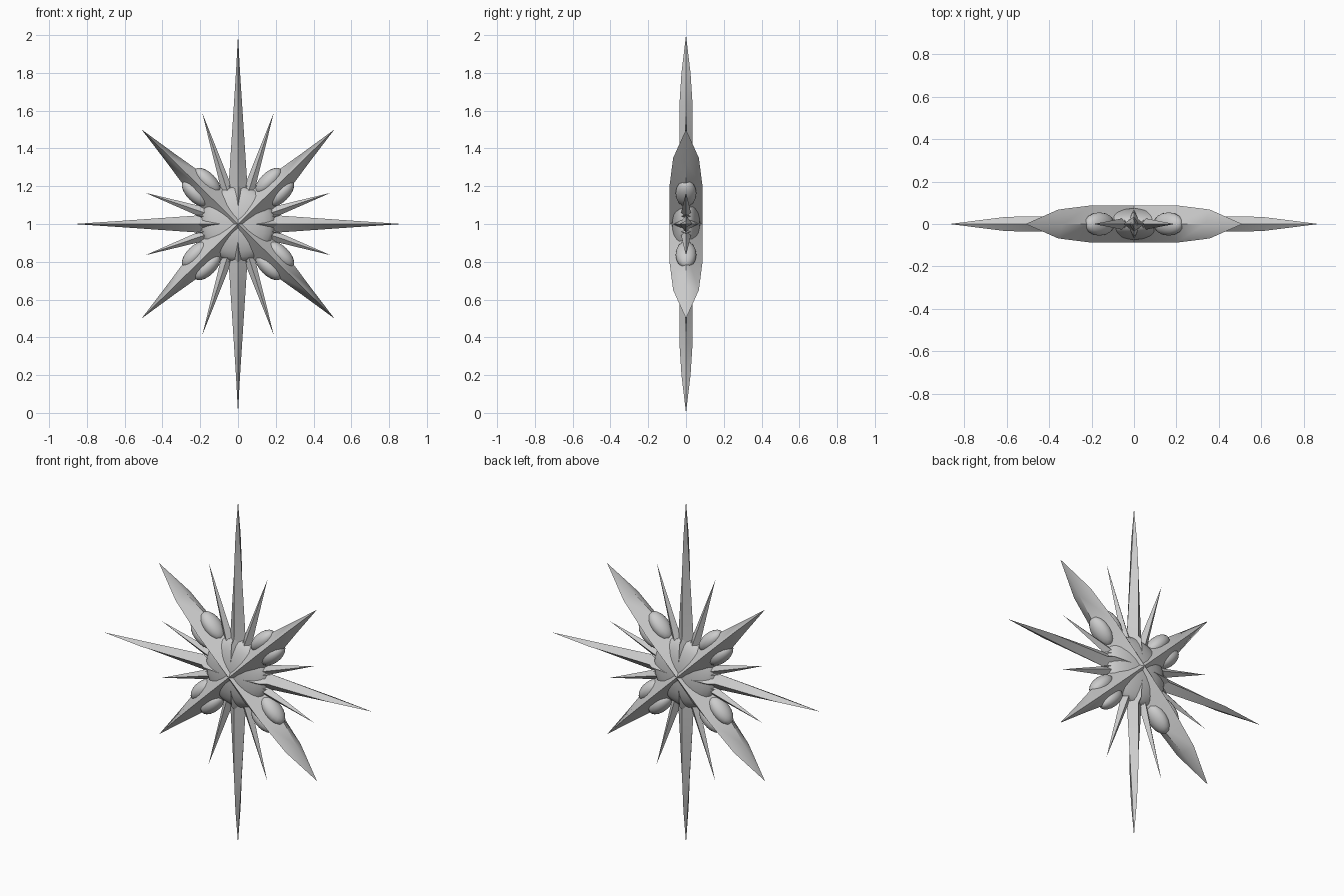
import bpy, bmesh, math
from mathutils import Vector

if "Cube" in bpy.data.objects:
    bpy.data.objects.remove(bpy.data.objects["Cube"])

CENTRE = Vector((0, 0, 1))

def finish(bm, name, angle):
    bmesh.ops.recalc_face_normals(bm, faces=bm.faces)
    me = bpy.data.meshes.new(name)
    bm.to_mesh(me)
    bm.free()
    ob = bpy.data.objects.new(name, me)
    bpy.context.collection.objects.link(ob)
    bpy.ops.object.select_all(action='DESELECT')
    ob.select_set(True)
    bpy.context.view_layer.objects.active = ob
    bpy.ops.object.shade_smooth_by_angle(angle=math.radians(angle))
    return ob

def spike(name, tip_x, tip_z, stations, angle=40):
    """Diamond-section spike; stations = (distance, half width, half thickness)."""
    tip = Vector((tip_x, 0, tip_z))
    d = tip.normalized()
    side = Vector((-d.z, 0, d.x))
    depth = Vector((0, 1, 0))
    bm = bmesh.new()
    rings = []
    for dist, w, t in stations:
        c = CENTRE + d * dist
        rings.append([bm.verts.new(c + o) for o in
                      (side * w, depth * t, -side * w, -depth * t)])
    end = bm.verts.new(CENTRE + tip)
    bm.faces.new(rings[0])
    for a, b in zip(rings, rings[1:]):
        for i in range(4):
            j = (i + 1) % 4
            bm.faces.new((a[i], a[j], b[j], b[i]))
    for i in range(4):
        bm.faces.new((rings[-1][i], rings[-1][(i + 1) % 4], end))
    return finish(bm, name, angle)

# long spikes on the main axes
for s in (-1, 1):
    spike("vertical_spike", 0, s, [(0, .06, .04), (.2, .05, .036), (.63, .022, .035), (.8, .011, .024)])
    spike("horizontal_spike", s * .87, 0, [(0, .055, .04), (.2, .046, .036), (.6, .018, .034)])
    # short thick leaves at the spike roots
    spike("root_leaf_vertical", 0, s * .245, [(0, .06, .075), (.18, .035, .06)])
    spike("root_leaf_horizontal", s * .26, 0, [(0, .06, .075), (.18, .035, .06)])

for sx in (-1, 1):
    for sz in (-1, 1):
        # broad diagonal spikes
        spike("diagonal_spike", sx * .51, sz * .5,
              [(0, .1, .088), (.28, .066, .088), (.5, .031, .068)], 60)
        # thin secondary spikes
        spike("thin_steep_spike", sx * .19, sz * .59, [(0, .04, .03), (.2, .029, .025), (.4, .015, .013)])
        spike("thin_shallow_spike", sx * .49, sz * .165, [(0, .04, .03), (.2, .028, .025), (.36, .014, .013)])
        # small side leaves
        spike("side_leaf_steep", sx * .05, sz * .22, [(0, .04, .06), (.15, .025, .045)])
        spike("side_leaf_shallow", sx * .23, sz * .05, [(0, .04, .06), (.15, .025, .045)])
        # rounded lobes beside each diagonal spike
        for s in (-1, 1):
            bm = bmesh.new()
            bmesh.ops.create_uvsphere(bm, u_segments=16, v_segments=10, radius=1)
            d = Vector((sx, 0, sz)).normalized()
            side = Vector((-d.z, 0, d.x)) * s
            for v in bm.verts:
                p = v.co.copy()
                v.co = CENTRE + d * (.275 + p.x * .09) + side * (.045 + p.z * .045) + Vector((0, p.y * .055, 0))
            finish(bm, "lobe", 60)

# central lens-shaped body
bm = bmesh.new()
bmesh.ops.create_uvsphere(bm, u_segments=24, v_segments=12, radius=1)
for v in bm.verts:
    v.co = CENTRE + Vector((v.co.x * .2, v.co.y * .075, v.co.z * .2))
finish(bm, "core", 60)
